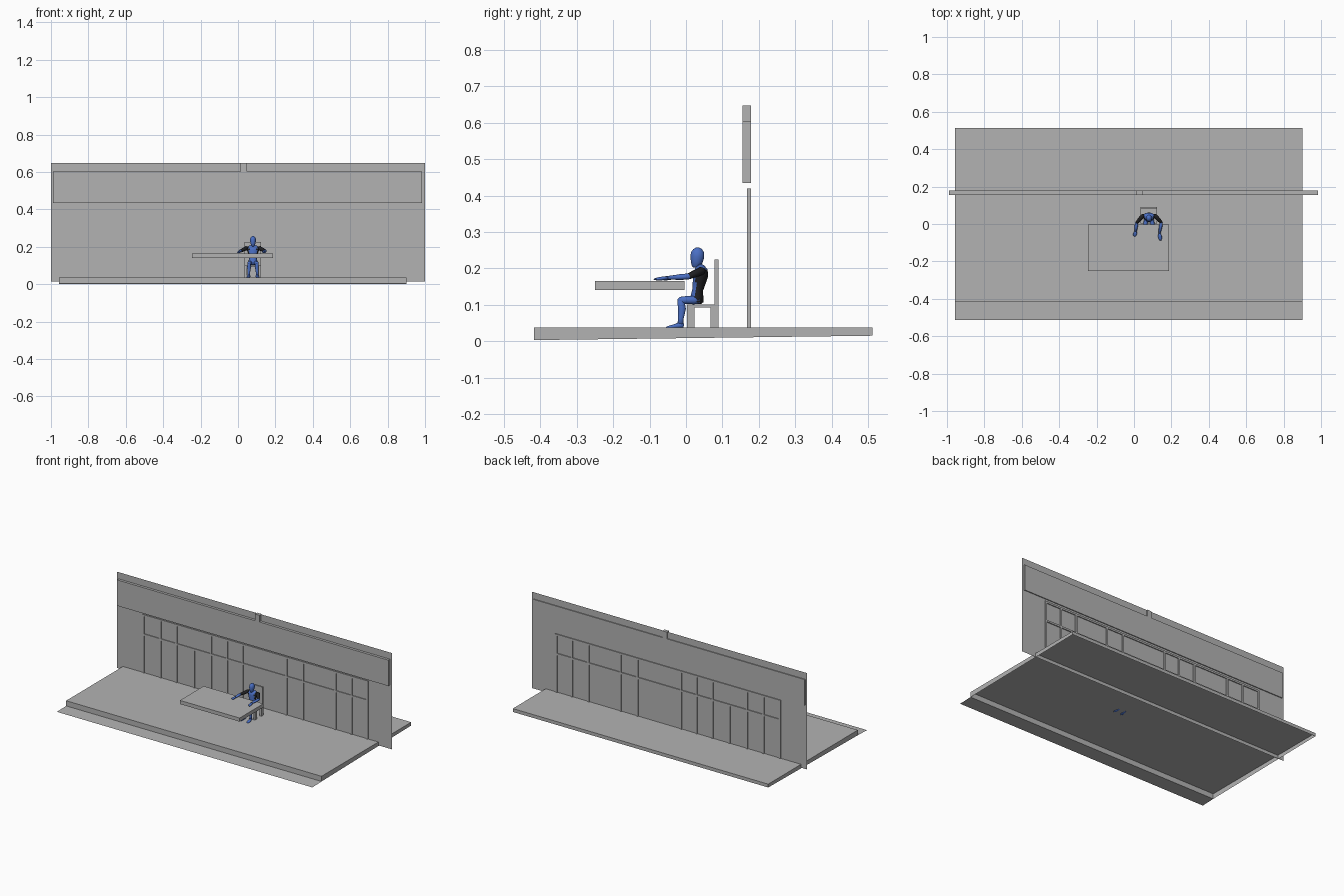
import bpy, bmesh, math
from mathutils import Vector


def material(name, rgb):
    m = bpy.data.materials.new(name)
    m.diffuse_color = (*rgb, 1)
    return m


GREY = material("plain grey", (0.45, 0.45, 0.45))
BLUE = material("suit blue", (0.07, 0.16, 0.55))
BLACK = material("suit black", (0.015, 0.015, 0.017))


def finish(name, bm, mats, smooth=False):
    me = bpy.data.meshes.new(name)
    bm.to_mesh(me)
    bm.free()
    for m in mats:
        me.materials.append(m)
    ob = bpy.data.objects.new(name, me)
    bpy.context.collection.objects.link(ob)
    if smooth:
        for p in me.polygons:
            p.use_smooth = True
    return ob


def add_box(bm, x, y, z):
    v = bmesh.ops.create_cube(bm, size=1)["verts"]
    for p in v:
        p.co = [(a + b) / 2 + c * (b - a) for c, (a, b) in zip(p.co, (x, y, z))]
    return v


def boxes(name, *specs):
    bm = bmesh.new()
    for s in specs:
        add_box(bm, *s)
    return finish(name, bm, [GREY])


def loft(name, rings, mats, seg=14, rule=None):
    """Rings of (x, y, z, half width, half depth), ends closed to a point cap."""
    bm = bmesh.new()
    pts = [Vector(r[:3]) for r in rings]
    loops = []
    for i, r in enumerate(rings):
        t = (pts[min(i + 1, len(pts) - 1)] - pts[max(i - 1, 0)]).normalized()
        side = (Vector((1, 0, 0)) - t * t.x).normalized()
        up = t.cross(side)
        loops.append([bm.verts.new(pts[i] + side * r[3] * math.cos(a) + up * r[4] * math.sin(a))
                      for a in (2 * math.pi * k / seg for k in range(seg))])
    for a, b in zip(loops, loops[1:]):
        for k in range(seg):
            n = (k + 1) % seg
            bm.faces.new((a[k], a[n], b[n], b[k]))
    bm.faces.new(loops[0][::-1])
    bm.faces.new(loops[-1])
    bmesh.ops.recalc_face_normals(bm, faces=bm.faces)
    if rule:
        for f in bm.faces:
            f.material_index = rule(f.calc_center_median(), f.normal)
    return finish(name, bm, mats, True)


# Floor: shell open below, with a sloping lower edge and a thin front apron
X0, X1, YF, YB, TOP = -0.957, 0.9, -0.418, 0.513, 0.037
bm = bmesh.new()
v = add_box(bm, (X0, X1), (YF, YB), (0, TOP))
for p in v:
    if p.co.z < 0.01:
        p.co.z = 0.003 if p.co.y < 0 else 0.015
bottom = [f for f in bm.faces if f.normal.z < -0.9 or all(q.co.z < 0.02 for q in f.verts)]
bmesh.ops.delete(bm, geom=bottom, context='FACES_ONLY')
finish("floor", bm, [GREY])

bm = bmesh.new()
bm.faces.new([bm.verts.new(c) for c in
              ((X0, -0.513, 0), (X1, -0.513, 0), (X1, YF, 0.003), (X0, YF, 0.003))])
finish("floor_apron", bm, [GREY])

# Wall sheet
bm = bmesh.new()
bm.faces.new([bm.verts.new(c) for c in
              ((-1, 0.172, 0.015), (1, 0.172, 0.015), (1, 0.172, 0.648), (-1, 0.172, 0.648))])
finish("wall", bm, [GREY])

# Fascia and small top block
boxes("fascia", ((-0.988, 0.985), (0.155, 0.178), (0.434, 0.604)))
boxes("top_block", ((0.014, 0.047), (0.155, 0.178), (0.604, 0.648)))

# Window frame: posts and rails
D, H = (0.167, 0.178), 0.006
posts = [-0.805, -0.684, -0.567, -0.315, -0.198, -0.086, 0.232, 0.353, 0.588, 0.706, 0.821]
frame = [((x - H, x + H), D, (TOP, 0.42)) for x in posts]
frame.append(((-0.438 - H, -0.438 + H), D, (TOP, 0.285)))
frame += [((-0.811, 0.827), D, (z - H, z + H)) for z in (0.288, 0.414)]
boxes("window_frame", *frame)

# Table top
boxes("table_top", ((-0.247, 0.187), (-0.25, -0.004), (0.141, 0.165)))

# Chair: seat, back and legs
CX0, CX1 = 0.036, 0.122
boxes("chair_seat", ((CX0, CX1), (0.003, 0.08), (0.092, 0.101)))
boxes("chair_back", ((CX0, CX1), (0.079, 0.09), (0.095, 0.225)))
legs = []
for x in ((CX0, CX0 + 0.012), (CX1 - 0.012, CX1)):
    legs += [(x, (0.003, 0.024), (TOP, 0.095)), (x, (0.068, 0.09), (TOP, 0.098))]
boxes("chair_legs", *legs)

# Seated figure: torso (blue front panel, black back and sides)
C = 0.08
loft("torso", [(C, 0.030, 0.102, 0.014, 0.012), (C, 0.030, 0.108, 0.024, 0.019),
               (C, 0.030, 0.122, 0.024, 0.018), (C, 0.032, 0.140, 0.020, 0.015),
               (C, 0.036, 0.160, 0.024, 0.018), (C, 0.040, 0.180, 0.032, 0.021),
               (C, 0.040, 0.194, 0.035, 0.020), (C, 0.037, 0.203, 0.024, 0.014),
               (C, 0.034, 0.208, 0.010, 0.009)], [BLACK, BLUE], 18,
     lambda c, n: int((n.y < -0.55 and abs(c.x - C) < 0.02) or c.z > 0.2))

# Neck and head
loft("neck", [(C, 0.036, 0.198, 0.010, 0.010), (C, 0.033, 0.218, 0.009, 0.010)], [BLUE])
loft("head", [(C, 0.026, 0.202, 0.005, 0.006), (C, 0.026, 0.206, 0.009, 0.011),
              (C, 0.029, 0.217, 0.013, 0.016), (C, 0.031, 0.232, 0.016, 0.019),
              (C, 0.032, 0.244, 0.015, 0.018), (C, 0.032, 0.253, 0.010, 0.012),
              (C, 0.032, 0.2575, 0.003, 0.004)], [BLUE], 16)

# Legs and feet
for side, s in (("left", -1), ("right", 1)):
    loft(side + "_thigh", [(C + s * 0.013, 0.038, 0.112, 0.009, 0.008),
                           (C + s * 0.014, 0.022, 0.113, 0.012, 0.012),
                           (C + s * 0.019, 0.000, 0.113, 0.011, 0.011),
                           (C + s * 0.021, -0.015, 0.112, 0.009, 0.010),
                           (C + s * 0.021, -0.023, 0.110, 0.004, 0.005)], [BLUE])
    loft(side + "_shin", [(C + s * 0.021, -0.014, 0.119, 0.005, 0.006),
                          (C + s * 0.021, -0.014, 0.109, 0.009, 0.010),
                          (C + s * 0.021, -0.011, 0.089, 0.010, 0.011),
                          (C + s * 0.022, -0.014, 0.064, 0.007, 0.008),
                          (C + s * 0.022, -0.016, 0.040, 0.007, 0.008)], [BLUE])
    loft(side + "_foot", [(C + s * 0.022, -0.006, 0.042, 0.006, 0.006),
                          (C + s * 0.022, -0.015, 0.044, 0.008, 0.009),
                          (C + s * 0.024, -0.034, 0.040, 0.010, 0.006),
                          (C + s * 0.026, -0.048, 0.038, 0.009, 0.004),
                          (C + s * 0.026, -0.055, 0.037, 0.004, 0.002)], [BLUE])

# Arms: black upper arm, blue forearm and hand resting on the table
for side, sh, el, wr, hd in (
        ("left", (0.046, 0.043, 0.193), (0.014, 0.006, 0.178), (0.009, -0.040, 0.174), (0.002, -0.066, 0.170)),
        ("right", (0.114, 0.043, 0.193), (0.146, 0.008, 0.178), (0.136, -0.050, 0.174), (0.142, -0.088, 0.170))):
    sh, el, wr, hd = map(Vector, (sh, el, wr, hd))
    mid = sh.lerp(el, 0.5)
    loft(side + "_upper_arm", [(*(sh + (sh - el) * 0.2), 0.005, 0.005), (*sh, 0.012, 0.011),
                               (*mid, 0.011, 0.010), (*el, 0.008, 0.008),
                               (*(el + (el - sh) * 0.1), 0.004, 0.004)], [BLACK], 12)
    loft(side + "_forearm", [(*(el + (el - wr) * 0.1), 0.004, 0.004), (*el, 0.008, 0.008),
                             (*el.lerp(wr, 0.35), 0.009, 0.008), (*wr, 0.006, 0.005)], [BLUE], 12)
    loft(side + "_hand", [(*wr, 0.006, 0.005), (*wr.lerp(hd, 0.4), 0.010, 0.005),
                          (*wr.lerp(hd, 0.75), 0.009, 0.004), (*hd, 0.005, 0.002)], [BLUE], 12)
